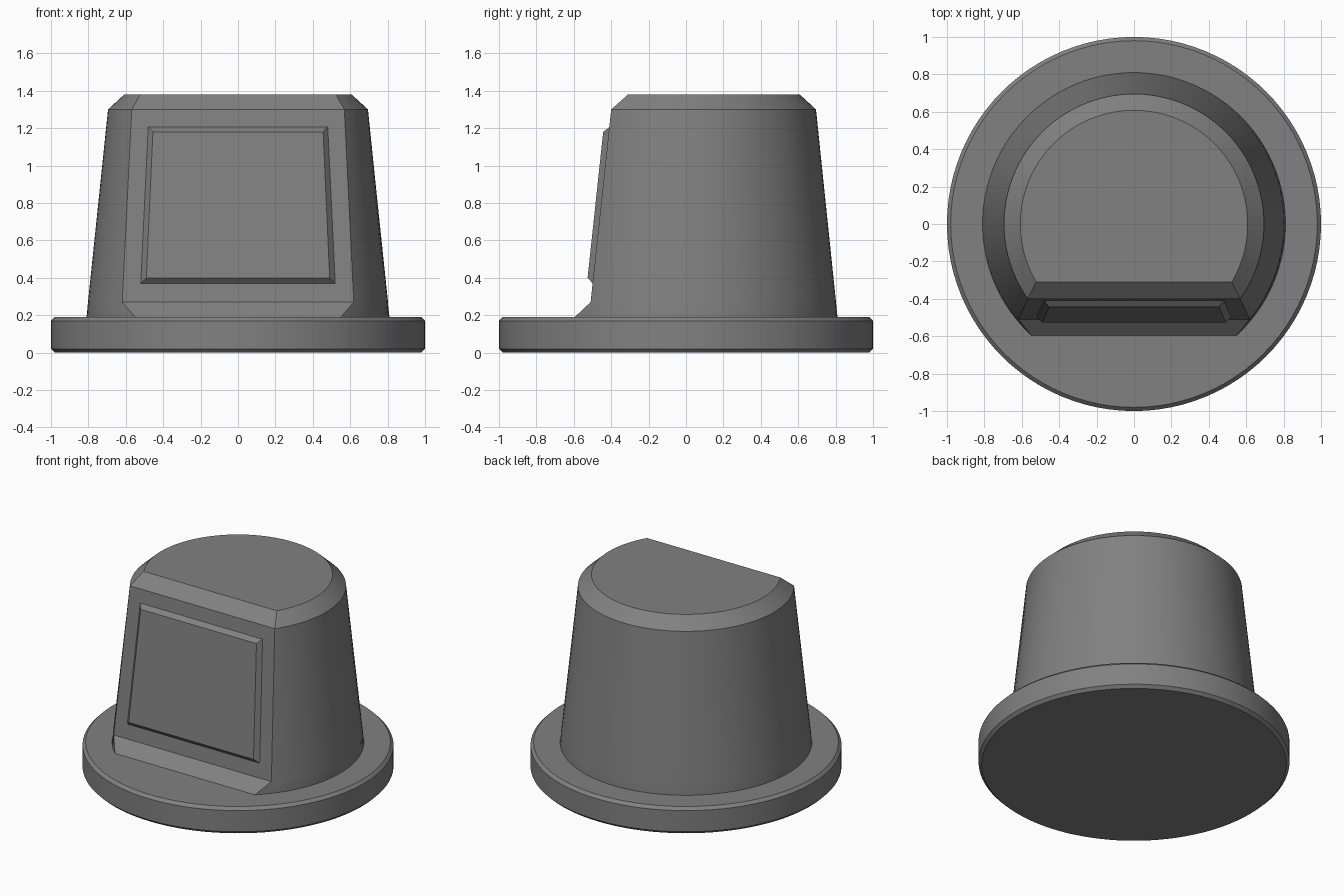
import bpy
import bmesh
import math

if "Cube" in bpy.data.objects:
    bpy.data.objects.remove(bpy.data.objects["Cube"])

grey = bpy.data.materials.new("mid grey")
grey.diffuse_color = (0.22, 0.22, 0.22, 1)
grey.use_nodes = True
grey.node_tree.nodes["Principled BSDF"].inputs["Base Color"].default_value = grey.diffuse_color


def loft(name, rings, smooth=True):
    """Skin a stack of equal-length rings and cap both ends."""
    bm = bmesh.new()
    loops = [[bm.verts.new(p) for p in ring] for ring in rings]
    n = len(loops[0])
    for a, b in zip(loops, loops[1:]):
        for i in range(n):
            j = (i + 1) % n
            bm.faces.new((a[i], a[j], b[j], b[i]))
    bm.faces.new(loops[0][::-1])
    bm.faces.new(loops[-1])
    bmesh.ops.recalc_face_normals(bm, faces=bm.faces[:])
    mesh = bpy.data.meshes.new(name)
    bm.to_mesh(mesh)
    bm.free()
    mesh.materials.append(grey)
    obj = bpy.data.objects.new(name, mesh)
    bpy.context.collection.objects.link(obj)
    if smooth:
        bpy.ops.object.select_all(action='DESELECT')
        obj.select_set(True)
        bpy.context.view_layer.objects.active = obj
        bpy.ops.object.shade_smooth_by_angle(angle=math.radians(25))
    return obj


def circle(r, z, n=96):
    return [(r * math.cos(2 * math.pi * i / n), r * math.sin(2 * math.pi * i / n), z)
            for i in range(n)]


def d_shape(r, flat_y, z, n=72):
    """Circle cut off by a straight front edge at flat_y."""
    start = math.asin(flat_y / r)
    sweep = math.pi - 2 * start
    return [(r * math.cos(start + sweep * i / n), r * math.sin(start + sweep * i / n), z)
            for i in range(n + 1)]


# Round flange with small bevels
loft("base_flange", [circle(0.98, 0), circle(1, 0.02), circle(1, 0.17), circle(0.98, 0.19)])

# Tapered knob with a flat front, flared foot and chamfered top
loft("knob_body", [
    d_shape(0.81, -0.595, 0.17),
    d_shape(0.81, -0.595, 0.19),
    d_shape(0.802, -0.51, 0.27),
    d_shape(0.695, -0.40, 1.30),
    d_shape(0.608, -0.31, 1.38),
])


def front_quad(wb, wt, zb, zt, out):
    """Trapezoid parallel to the sloping flat front."""
    y = lambda z: -0.51 + (z - 0.27) * 0.11 / 1.03 - out
    return [(-wb, y(zb), zb), (wb, y(zb), zb), (wt, y(zt), zt), (-wt, y(zt), zt)]


# Raised bevelled panel on the flat front
loft("front_panel", [
    front_quad(0.52, 0.48, 0.37, 1.205, -0.01),
    front_quad(0.52, 0.48, 0.37, 1.205, 0),
    front_quad(0.49, 0.455, 0.40, 1.18, 0.03),
], smooth=False)
